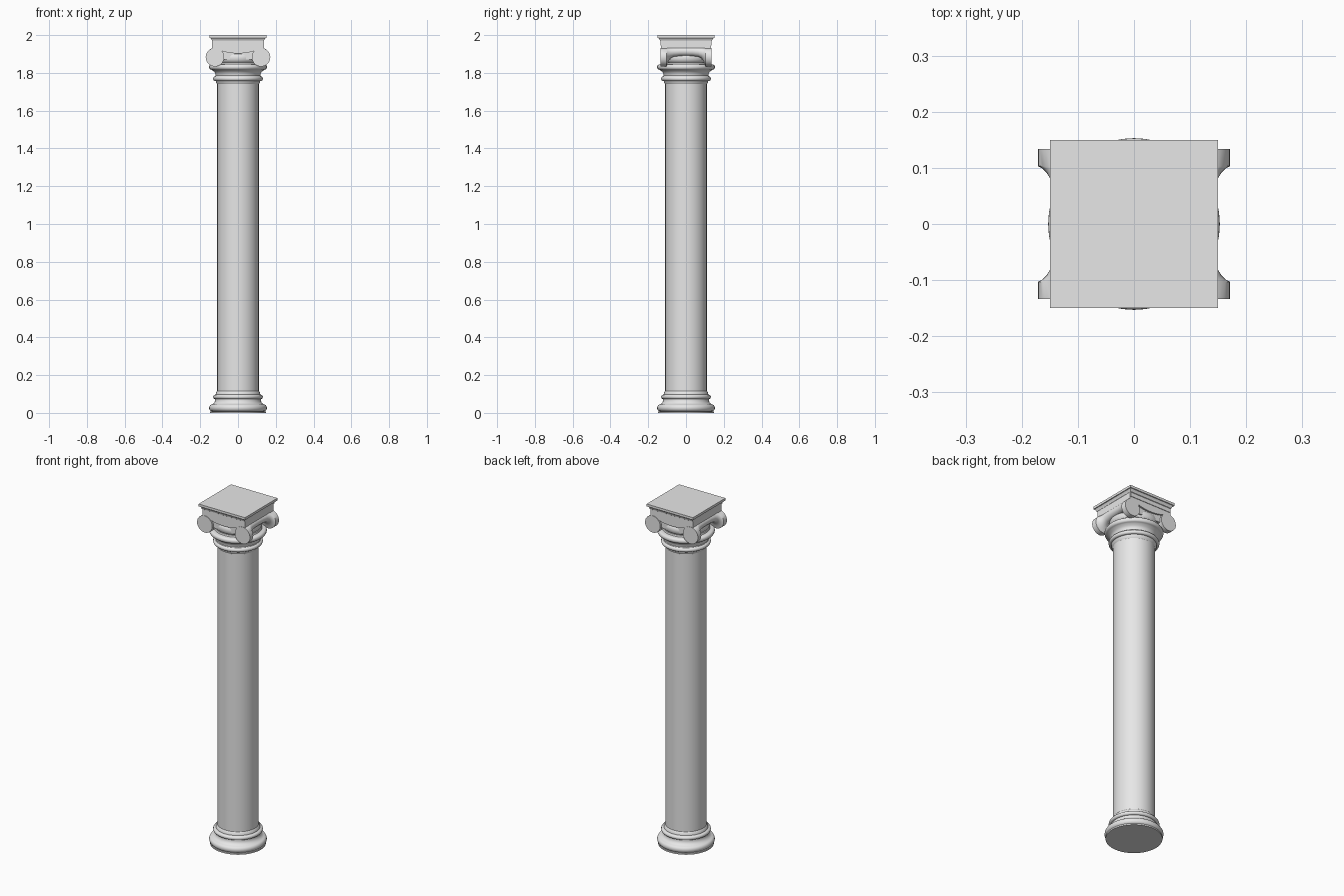
import bpy, bmesh, math

cube = bpy.data.objects.get("Cube")
if cube:
    bpy.data.objects.remove(cube)

stone = bpy.data.materials.new("pale_stone")
stone.use_nodes = True
COLOUR = (0.8, 0.8, 0.8, 1)
stone.diffuse_color = COLOUR
stone.node_tree.nodes["Principled BSDF"].inputs["Base Color"].default_value = COLOUR


def loft(name, rings, angle=35):
    """Skin a list of equal-length point rings and cap both ends."""
    bm = bmesh.new()
    loops = [[bm.verts.new(p) for p in ring] for ring in rings]
    n = len(loops[0])
    for a, b in zip(loops, loops[1:]):
        for i in range(n):
            j = (i + 1) % n
            bm.faces.new((a[i], a[j], b[j], b[i]))
    bm.faces.new(loops[0])
    bm.faces.new(loops[-1])
    bmesh.ops.recalc_face_normals(bm, faces=bm.faces)
    mesh = bpy.data.meshes.new(name)
    bm.to_mesh(mesh)
    bm.free()
    obj = bpy.data.objects.new(name, mesh)
    bpy.context.collection.objects.link(obj)
    mesh.materials.append(stone)
    bpy.ops.object.select_all(action='DESELECT')
    obj.select_set(True)
    bpy.context.view_layer.objects.active = obj
    bpy.ops.object.shade_smooth_by_angle(angle=math.radians(angle))
    return obj


def circle(r, n=48):
    return [(r * math.cos(2 * math.pi * i / n), r * math.sin(2 * math.pi * i / n))
            for i in range(n)]


def turned(name, profile):
    return loft(name, [[(x, y, z) for x, y in circle(r)] for r, z in profile])


def square_stack(name, profile):
    corners = [(-1, -1), (1, -1), (1, 1), (-1, 1)]
    return loft(name, [[(x * h, y * h, z) for x, y in corners] for h, z in profile])


def bulge(r, bottom, top, depth, steps=8):
    """Half-round moulding profile standing out from radius r."""
    mid, half = (bottom + top) / 2, (top - bottom) / 2
    return [(r + depth * math.cos(a), mid + half * math.sin(a))
            for a in (math.pi * (k / steps - 0.5) for k in range(steps + 1))]


# Base: large roll, hollow, small roll
turned("base", [(0.148, 0), (0.148, 0.008)] + bulge(0.137, 0.008, 0.045, 0.016)
       + [(0.126, 0.053), (0.121, 0.064), (0.121, 0.074)]
       + bulge(0.122, 0.074, 0.096, 0.01) + [(0.118, 0.098), (0.117, 0.107), (0.11, 0.116)])

# Shaft
turned("shaft", [(0.11, 0.1), (0.11, 1.75)])

# Neck mouldings and rounded cushion under the scrolls
turned("neck", [(0.11, 1.74), (0.117, 1.75), (0.118, 1.758)]
       + bulge(0.122, 1.758, 1.781, 0.01)
       + [(0.119, 1.785), (0.12, 1.796), (0.126, 1.807), (0.138, 1.815)]
       + bulge(0.141, 1.817, 1.845, 0.012)
       + [(0.128, 1.847), (0.126, 1.856)])
turned("cushion", bulge(0.112, 1.853, 1.905, 0.018))

# Scroll block with a sagging lower edge
sag = [(0.12 * k / 6, 1.903 + 0.025 * (k / 6) ** 2) for k in range(6, -7, -1)]
outline = [(-0.137, 1.93), (-0.137, 1.972), (0.137, 1.972), (0.137, 1.93)] + sag
loft("scroll_block", [[(x, y, z) for x, z in outline] for y in (-0.132, 0.132)])

# Recessed core behind the sagging edge
loft("scroll_core", [[(x, y, z) for x, z in
                      [(-0.1, 1.87), (-0.1, 1.94), (0.1, 1.94), (0.1, 1.87)]]
                     for y in (-0.122, 0.122)])

# Side scrolls: round discs front and back, waisted and arched between
half = [(0.134, 0), (0.103, 0), (0.099, 0.28), (0.092, 0.55), (0.082, 0.78),
        (0.065, 0.92), (0.035, 0.99)]
stations = half + [(0, 1)] + [(-y, t) for y, t in reversed(half)]
for side, label in ((1, "left"), (-1, "right")):
    rings = []
    for y, t in stations:
        r = 0.049 - 0.025 * t
        cx, cz = 0.122 - 0.002 * t, 1.883 + 0.031 * t
        rings.append([(side * (cx + u), y, cz + v) for u, v in circle(r, 32)])
    loft(label + "_scroll", rings)

# Square top slab with a hollow moulding
square_stack("abacus", [(0.135, 1.945), (0.135, 1.968), (0.138, 1.97), (0.14, 1.978),
                        (0.146, 1.985), (0.15, 1.986), (0.15, 2.0)])
